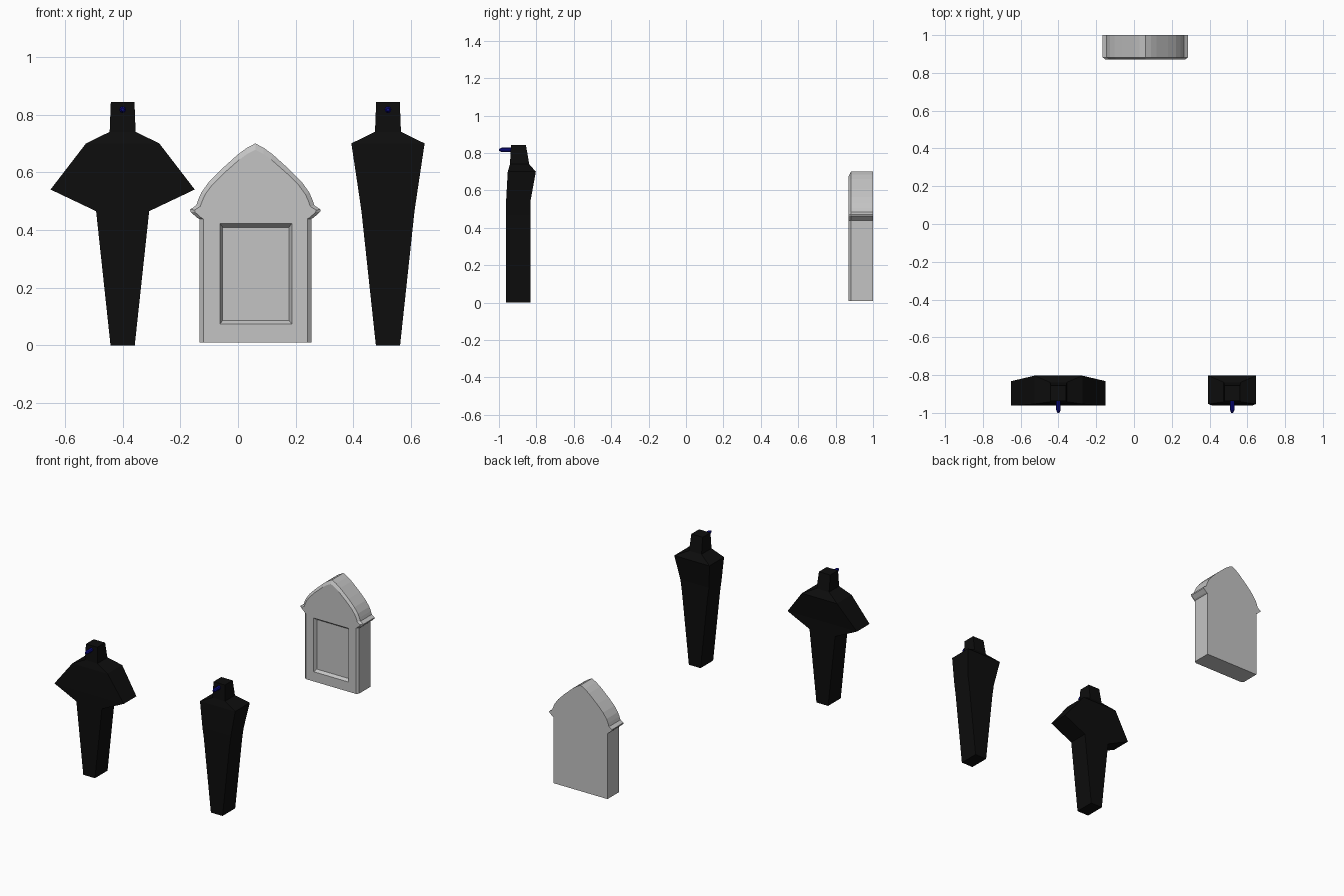
import bpy, bmesh, math
from mathutils import Matrix

if "Cube" in bpy.data.objects:
    bpy.data.objects.remove(bpy.data.objects["Cube"])


def material(name, rgb):
    m = bpy.data.materials.new(name)
    m.diffuse_color = (*rgb, 1)
    m.use_nodes = True
    m.node_tree.nodes["Principled BSDF"].inputs["Base Color"].default_value = m.diffuse_color
    return m


BLACK = material("robe black", (0.004, 0.004, 0.004))
BLUE = material("dark blue", (0.004, 0.004, 0.25))
GREY = material("stone grey", (0.55, 0.55, 0.55))


def finish(name, bm, mat):
    bmesh.ops.recalc_face_normals(bm, faces=bm.faces)
    me = bpy.data.meshes.new(name)
    bm.to_mesh(me)
    bm.free()
    me.materials.append(mat)
    ob = bpy.data.objects.new(name, me)
    bpy.context.collection.objects.link(ob)
    return ob


def bridge(bm, a, b):
    n = len(a)
    for i in range(n):
        bm.faces.new((a[i], a[(i + 1) % n], b[(i + 1) % n], b[i]))


# Robed figure: stacked rectangular sections (z, half width, front y, back y)
def figure(name, cx, elbow):
    sections = [
        (0.0, 0.042, -0.962, -0.832),
        (0.465, 0.092, -0.962, -0.832),
        (0.54, elbow, -0.962, -0.832),
        (0.70, 0.127, -0.953, -0.803),
        (0.74, 0.045, -0.941, -0.838),
        (0.843, 0.041, -0.936, -0.856),
    ]
    bm = bmesh.new()
    rings = [[bm.verts.new(p) for p in ((cx - w, f, z), (cx + w, f, z),
                                        (cx + w, b, z), (cx - w, b, z))]
             for z, w, f, b in sections]
    for a, b in zip(rings, rings[1:]):
        bridge(bm, a, b)
    bm.faces.new(rings[0])
    bm.faces.new(rings[-1])
    finish(name + "_body", bm, BLACK)

    # Small blue peg on the face, pointed at its front end
    bm = bmesh.new()
    rings = []
    for y, r in ((-0.92, 0.012), (-0.985, 0.012), (-1.0, 0.005)):
        rings.append([bm.verts.new((cx + r * math.cos(k * math.pi / 4), y,
                                    0.817 + r * math.sin(k * math.pi / 4)))
                      for k in range(8)])
    for a, b in zip(rings, rings[1:]):
        bridge(bm, a, b)
    bm.faces.new(rings[0])
    bm.faces.new(rings[-1])
    finish(name + "_peg", bm, BLUE)


figure("wide_figure", -0.40, 0.25)
figure("narrow_figure", 0.52, 0.103)

# Headstone: half outline mirrored, extruded, with a chamfered front edge
CX, FRONT, BACK = 0.06, 0.87, 1.0
half = [(0.194, 0.01), (0.194, 0.438), (0.203, 0.443), (0.225, 0.463),
        (0.226, 0.471), (0.218, 0.476), (0.205, 0.485), (0.198, 0.505),
        (0.187, 0.53), (0.162, 0.565), (0.12, 0.608), (0.06, 0.662),
        (0.03, 0.684)]
outline = half + [(0.0, 0.70)] + [(-x, z) for x, z in reversed(half)]


def inset(x, z):
    return x * 0.93, z - 0.022 * max(0.0, (z - 0.45) / 0.25)


bm = bmesh.new()
back = [bm.verts.new((CX + x, BACK, z)) for x, z in outline]
mid = [bm.verts.new((CX + x, FRONT + 0.012, z)) for x, z in outline]
front = []
for x, z in outline:
    ix, iz = inset(x, z)
    front.append(bm.verts.new((CX + ix, FRONT, iz)))
bm.faces.new(back)
bridge(bm, back, mid)
bridge(bm, mid, front)


# Recessed panel with sloping rim
def rect(w, z0, z1, y):
    return [bm.verts.new((CX + 0.002 + x, y, z))
            for x, z in ((-w, z0), (w, z0), (w, z1), (-w, z1))]


rim = rect(0.125, 0.073, 0.423, FRONT)
floor = rect(0.115, 0.086, 0.409, FRONT + 0.018)
bridge(bm, rim, floor)
bm.faces.new(floor)

# Front face filled around the panel opening
edges = []
for loop in (front, rim):
    for i, v in enumerate(loop):
        edges.append(bm.edges.get((v, loop[(i + 1) % len(loop)])))
bmesh.ops.triangle_fill(bm, use_beauty=True, use_dissolve=False,
                        edges=edges, normal=(0, -1, 0))
finish("headstone", bm, GREY)
